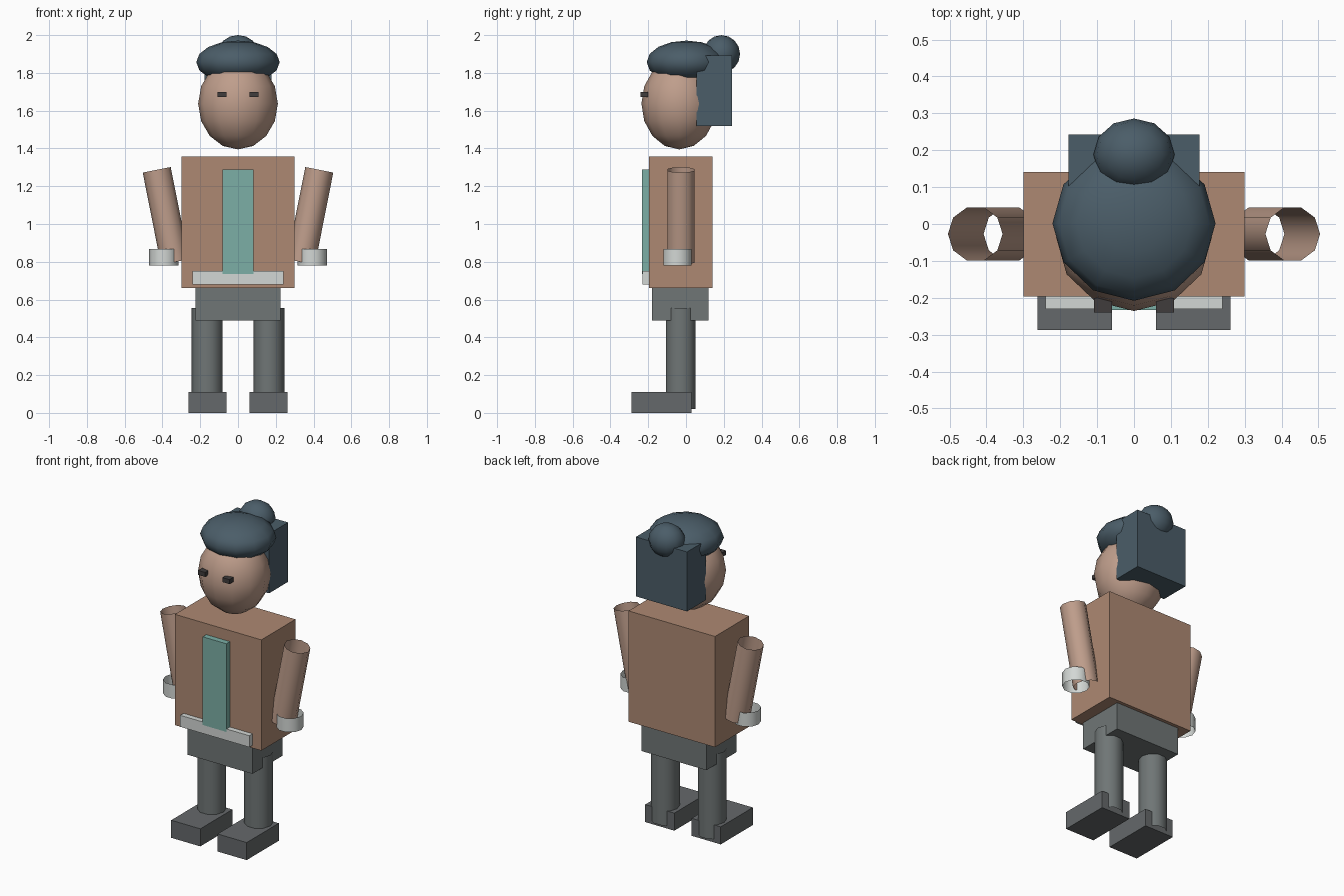
import bpy, bmesh
from math import sin, cos, pi, radians
from mathutils import Matrix, Vector

if "Cube" in bpy.data.objects:
    bpy.data.objects.remove(bpy.data.objects["Cube"])


def material(name, rgb):
    m = bpy.data.materials.new(name)
    m.diffuse_color = (*rgb, 1)
    m.use_nodes = True
    m.node_tree.nodes["Principled BSDF"].inputs["Base Color"].default_value = m.diffuse_color
    return m


SKIN = material("skin", (0.52, 0.34, 0.26))
SHIRT = material("shirt", (0.42, 0.25, 0.17))
HAIR = material("hair", (0.07, 0.11, 0.14))
TEAL = material("teal", (0.20, 0.43, 0.38))
WHITE = material("white", (0.65, 0.68, 0.66))
DARK = material("dark_grey", (0.16, 0.18, 0.18))
SHOE = material("shoe_grey", (0.13, 0.14, 0.145))
EYE = material("eye_dark", (0.05, 0.045, 0.045))


def finish(name, bm, mat, smooth=False):
    bmesh.ops.recalc_face_normals(bm, faces=bm.faces)
    for f in bm.faces:
        f.smooth = smooth
    me = bpy.data.meshes.new(name)
    bm.to_mesh(me)
    bm.free()
    me.materials.append(mat)
    ob = bpy.data.objects.new(name, me)
    bpy.context.collection.objects.link(ob)
    return ob


def box(name, x, y, z, mat):
    """Box from (min, max) pairs."""
    bm = bmesh.new()
    bmesh.ops.create_cube(bm, size=1)
    for v in bm.verts:
        v.co = Vector([(a + b) / 2 + c * (b - a) for (a, b), c in zip((x, y, z), v.co)])
    return finish(name, bm, mat)


def ball(name, centre, radii, mat):
    bm = bmesh.new()
    bmesh.ops.create_uvsphere(bm, u_segments=12, v_segments=8, radius=1,
                              matrix=Matrix.Translation(centre) @ Matrix.Diagonal((*radii, 1)))
    return finish(name, bm, mat, True)


def tube(name, centre, r, length, mat, tilt=0, n=10):
    """Open ten-sided tube, tilted about y."""
    bm = bmesh.new()
    rings = [[bm.verts.new((r * cos(2 * pi * i / n), r * sin(2 * pi * i / n), h))
              for i in range(n)] for h in (-length / 2, length / 2)]
    for i in range(n):
        j = (i + 1) % n
        bm.faces.new((rings[0][i], rings[0][j], rings[1][j], rings[1][i]))
    # outward normals are already given by the winding
    bm.transform(Matrix.Translation(centre) @ Matrix.Rotation(tilt, 4, 'Y'))
    return finish(name, bm, mat, True)


# Torso, hem, front strip and hips
box("torso", (-0.30, 0.30), (-0.197, 0.141), (0.662, 1.357), SHIRT)
box("hem_band", (-0.24, 0.24), (-0.23, -0.19), (0.68, 0.752), WHITE)
box("front_strip", (-0.082, 0.082), (-0.233, -0.19), (0.735, 1.288), TEAL)
box("hips", (-0.226, 0.226), (-0.18, 0.12), (0.49, 0.69), DARK)

# Limbs, mirrored left and right
for side, s in (("left", -1), ("right", 1)):
    tube(side + "_leg", (s * 0.163, -0.028, 0.288), 0.082, 0.535, DARK)
    xs = sorted((s * 0.06, s * 0.262))
    box(side + "_foot", xs, (-0.288, 0.03), (0, 0.11), SHOE)
    tube(side + "_arm", (s * 0.382, -0.027, 1.043), 0.0755, 0.497, SKIN, s * radians(11.2))
    tube(side + "_cuff", (s * 0.393, -0.046, 0.823), 0.078, 0.087, WHITE)
    xs = sorted((s * 0.06, s * 0.109))
    box(side + "_eye", xs, (-0.24, -0.20), (1.672, 1.70), EYE)

# Head and hair
ball("head", (0, -0.036, 1.637), (0.211, 0.2, 0.242), SKIN)
ball("hair_cap", (0, 0.002, 1.857), (0.221, 0.21, 0.114), HAIR)
ball("hair_bun", (0, 0.188, 1.9), (0.11, 0.098, 0.1), HAIR)
box("back_hair", (-0.177, 0.177), (0.055, 0.243), (1.52, 1.893), HAIR)
